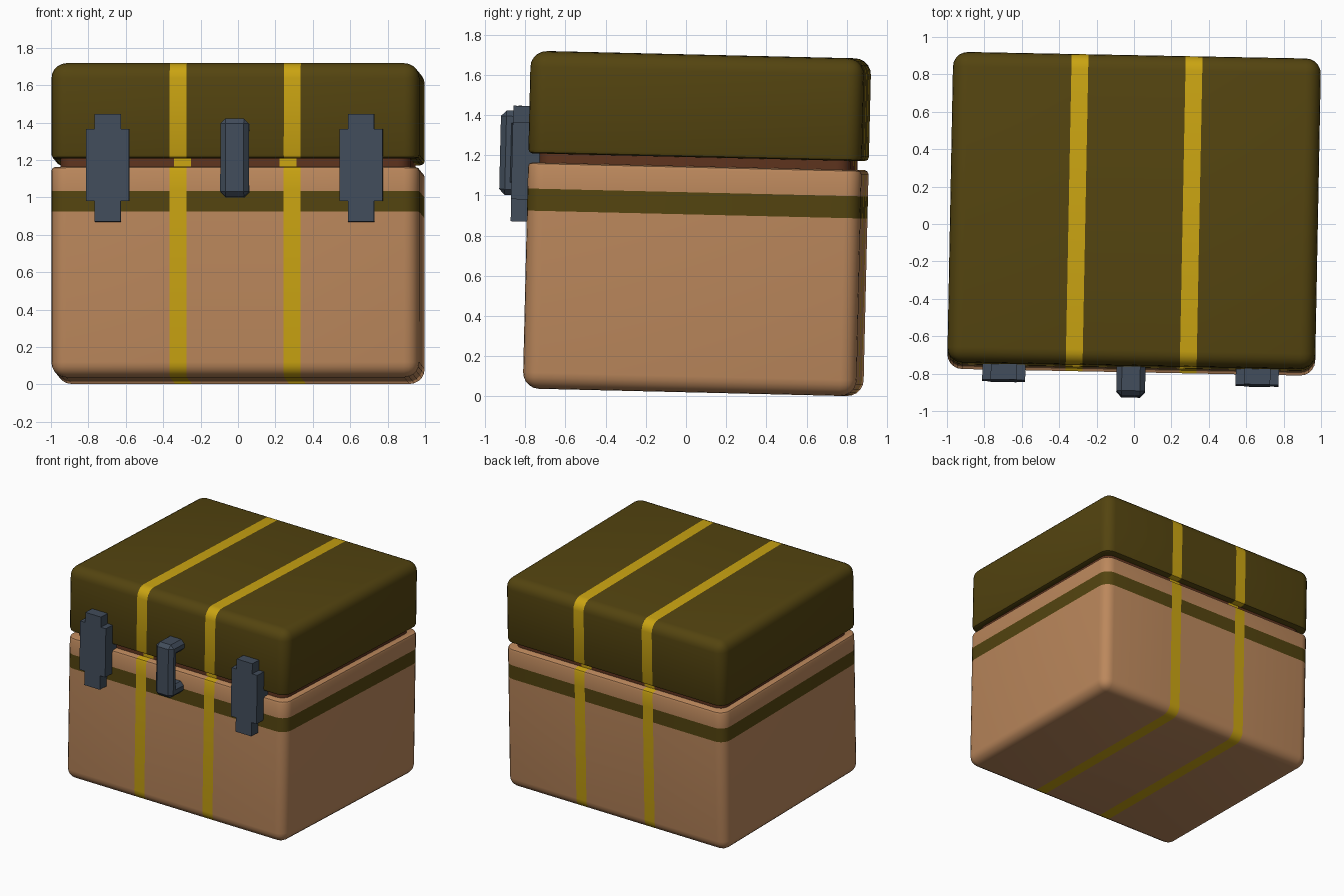
import bpy
import bmesh
from math import radians
from mathutils import Matrix

cube = bpy.data.objects.get("Cube")
if cube:
    bpy.data.objects.remove(cube, do_unlink=True)

# The whole chest sits slightly turned and tipped
PLACE = (Matrix.Translation((0, 0.035, 0.02))
         @ Matrix.Rotation(radians(-1.1), 4, "Z")
         @ Matrix.Rotation(radians(-1.35), 4, "X"))
WIDTH, DEPTH = 1.967, 1.66
FRONT = -DEPTH / 2
BAND = (0.885, 0.995)


def material(name, rgb):
    m = bpy.data.materials.new(name)
    m.use_nodes = True
    color = (*rgb, 1)
    m.diffuse_color = color
    bsdf = m.node_tree.nodes["Principled BSDF"]
    bsdf.inputs["Base Color"].default_value = color
    bsdf.inputs["Roughness"].default_value = 0.8
    return m


TAN = material("tan", (0.50, 0.245, 0.107))
OLIVE = material("olive", (0.088, 0.058, 0.005))
YELLOW = material("yellow", (0.59, 0.37, 0.006))
BROWN = material("dark brown", (0.114, 0.034, 0.013))
SLATE = material("slate", (0.054, 0.074, 0.105))


def finish(name, bm, mats, smooth=True):
    mesh = bpy.data.meshes.new(name)
    bmesh.ops.recalc_face_normals(bm, faces=bm.faces)
    bm.to_mesh(mesh)
    bm.free()
    for m in mats:
        mesh.materials.append(m)
    obj = bpy.data.objects.new(name, mesh)
    bpy.context.collection.objects.link(obj)
    obj.matrix_world = PLACE
    if smooth:
        bpy.ops.object.select_all(action="DESELECT")
        obj.select_set(True)
        bpy.context.view_layer.objects.active = obj
        bpy.ops.object.shade_smooth_by_angle(angle=radians(40))
    return obj


def bevel(bm, edges, size, segments):
    bmesh.ops.bevel(bm, geom=edges, offset=size, segments=segments,
                    profile=0.5, affect="EDGES", clamp_overlap=True)


def cut(bm, co, normal):
    geom = bm.verts[:] + bm.edges[:] + bm.faces[:]
    bmesh.ops.bisect_plane(bm, geom=geom, plane_co=co, plane_no=normal)


def shell(name, size, z0, z1, mats, rim=None, stripe=0.305, cuts=()):
    """Rounded box with two painted stripes; rim is the height of its tight edge."""
    bm = bmesh.new()
    bmesh.ops.create_cube(bm, size=1)
    for v in bm.verts:
        v.co.x *= size[0]
        v.co.y *= size[1]
        v.co.z = z1 if v.co.z > 0 else z0

    def at_rim(e):
        return all(abs(v.co.z - rim) < 1e-4 for v in e.verts)

    if rim is None:
        bevel(bm, [e for e in bm.edges
                   if abs(e.verts[0].co.z - e.verts[1].co.z) > 1e-4], 0.07, 4)
    else:
        bevel(bm, [e for e in bm.edges if not at_rim(e)], 0.08, 5)
        bevel(bm, [e for e in bm.edges if at_rim(e)], 0.02, 2)

    # Cut the stripe and band borders, then colour by position
    for side in (-1, 1):
        for half in (-0.045, 0.045):
            cut(bm, (side * stripe + half, 0, 0), (1, 0, 0))
    for z in cuts:
        cut(bm, (0, 0, z), (0, 0, 1))
    for f in bm.faces:
        c = f.calc_center_median()
        if abs(abs(c.x) - stripe) < 0.045:
            f.material_index = 1
        elif cuts and cuts[0] < c.z < cuts[1]:
            f.material_index = 2
    return finish(name, bm, mats)


def prism(name, outline, place, low, high, bevel_size=0.0):
    """Extrude an outline between two depths and chamfer its convex edges."""
    bm = bmesh.new()
    face = bm.faces.new([bm.verts.new(place(a, b, low)) for a, b in outline])
    made = bmesh.ops.extrude_face_region(bm, geom=[face])["geom"]
    for v in made:
        if isinstance(v, bmesh.types.BMVert):
            v.co += place(0, 0, high) - place(0, 0, low)
    bmesh.ops.recalc_face_normals(bm, faces=bm.faces)
    if bevel_size:
        bm.normal_update()
        bevel(bm, [e for e in bm.edges if e.is_convex], bevel_size, 1)
    return finish(name, bm, [SLATE], smooth=False)


# Body, recessed neck and lid
shell("chest_body", (WIDTH, DEPTH), 0, 1.125, [TAN, YELLOW, OLIVE],
      rim=1.125, cuts=BAND)
shell("recessed_neck", (1.87, 1.55), 1.10, 1.20, [BROWN, YELLOW], stripe=0.282)
shell("chest_lid", (WIDTH, DEPTH), 1.17, 1.68, [OLIVE, YELLOW], rim=1.17)

# Cross-shaped latch plates on the front
half = [(0.07, 0.83), (0.07, 0.94), (0.115, 0.94),
        (0.115, 1.325), (0.07, 1.325), (0.07, 1.405)]
cross = half + [(-x, z) for x, z in reversed(half)]
for name, x in (("right_latch", -0.68), ("left_latch", 0.675)):
    prism(name, [(x + a, z) for a, z in cross],
          lambda a, b, d: Matrix.Translation((a, d, b)).to_translation(),
          FRONT - 0.083, FRONT + 0.06)

# Bracket-shaped pull handle
tip, inner, root = FRONT - 0.157, FRONT - 0.075, FRONT + 0.03
bracket = [(root, 0.96), (tip, 0.96), (tip, 1.38), (root, 1.38),
           (root, 1.29), (inner, 1.29), (inner, 1.05), (root, 1.05)]
prism("pull_handle", bracket,
      lambda a, b, d: Matrix.Translation((d, a, b)).to_translation(),
      -0.077, 0.077, bevel_size=0.028)
